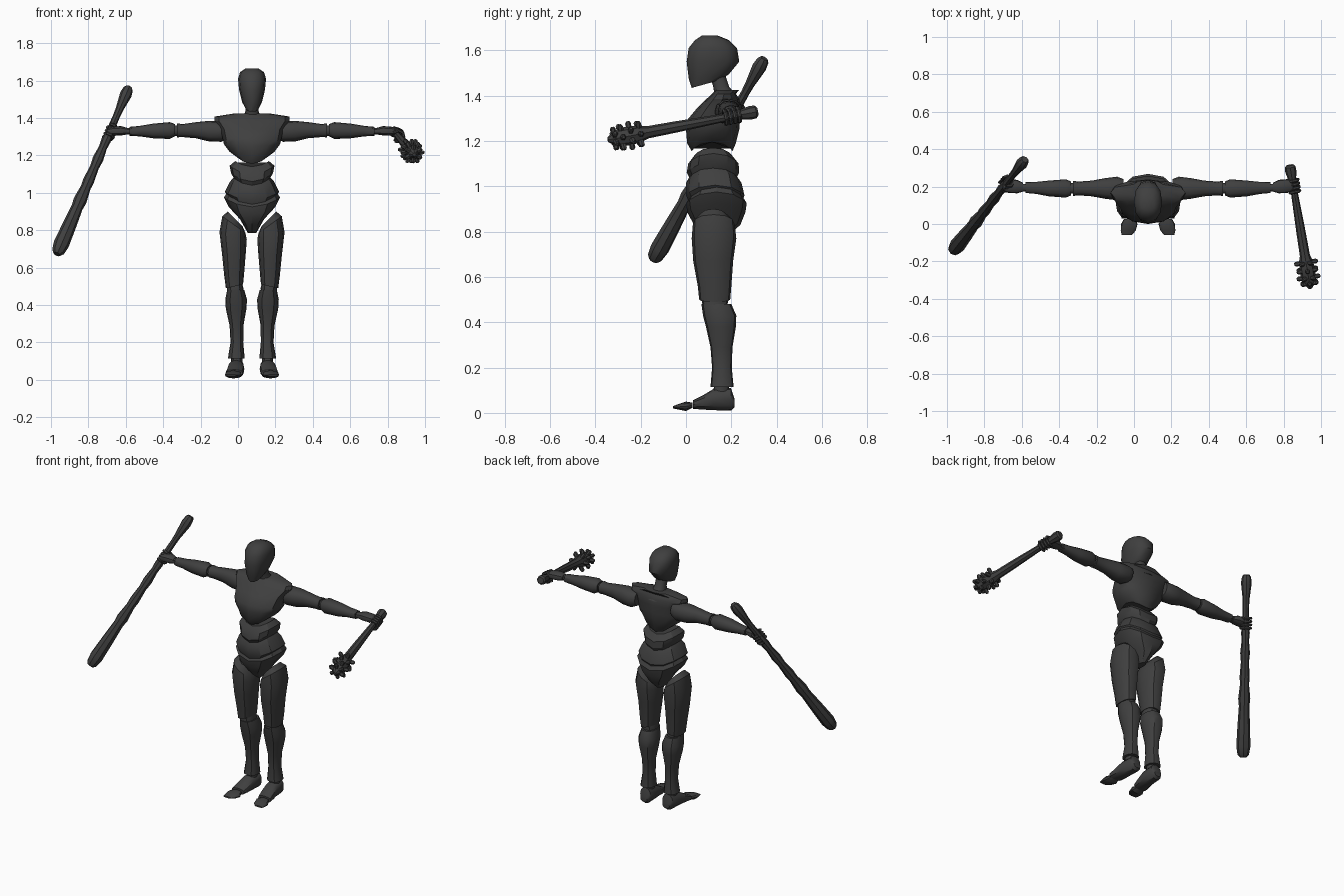
import bpy, bmesh, math
from mathutils import Vector

CX = 0.075   # body centre line
SEG = 12

mat = bpy.data.materials.new("dark_grey")
mat.diffuse_color = (0.05, 0.05, 0.05, 1)


def power(c, e):
    return math.copysign(abs(c) ** e, c)


def ring(c, u, v, w=Vector((0, 0, 0)), arch=0, tilt_u=0, tilt_v=0, e=0.85, n=SEG):
    """Rounded section: arch lifts the u ends along w, tilts slant it."""
    pts = []
    for i in range(n):
        a = 2 * math.pi * i / n
        p, q = power(math.cos(a), e), power(math.sin(a), e)
        pts.append(c + u * p + v * q + w * (arch * p * p + tilt_u * p + tilt_v * q))
    return pts


def zring(z, hw, y0, y1, arch=0, tilt_v=0, x=CX, tilt_u=0, e=0.85):
    return ring(Vector((x, (y0 + y1) / 2, z)), Vector((hw, 0, 0)),
                Vector((0, (y1 - y0) / 2, 0)), Vector((0, 0, 1)), arch, tilt_u, tilt_v, e)


def loft(name, groups, angle=35):
    """Skin one or more stacks of rings into a single object."""
    bm = bmesh.new()
    for rings in groups:
        vs = [[bm.verts.new(p) for p in r] for r in rings]
        n = len(vs[0])
        for a, b in zip(vs, vs[1:]):
            for i in range(n):
                j = (i + 1) % n
                bm.faces.new((a[i], a[j], b[j], b[i]))
        bm.faces.new(vs[0][::-1])
        bm.faces.new(vs[-1])
    bmesh.ops.recalc_face_normals(bm, faces=bm.faces)
    me = bpy.data.meshes.new(name)
    bm.to_mesh(me)
    bm.free()
    me.materials.append(mat)
    ob = bpy.data.objects.new(name, me)
    bpy.context.collection.objects.link(ob)
    bpy.ops.object.select_all(action='DESELECT')
    ob.select_set(True)
    bpy.context.view_layer.objects.active = ob
    bpy.ops.object.shade_smooth_by_angle(angle=math.radians(angle))
    return ob


def frame(d):
    """Two directions square to d."""
    u = d.cross(Vector((0, 0, 1)) if abs(d.z) < 0.9 else Vector((1, 0, 0))).normalized()
    return u, d.cross(u).normalized()


def rod(p0, p1, profile, n=8):
    """Rings along a straight line; profile = (fraction, radius)."""
    u, v = frame((p1 - p0).normalized())
    return [ring(p0.lerp(p1, t), u * r, v * r, e=1, n=n) for t, r in profile]


# Head and neck
loft("head", [[zring(1.452, .035, .025, .155, 0, .018),
               zring(1.485, .053, .012, .19, 0, .01),
               zring(1.55, .069, .003, .235), zring(1.61, .075, .012, .225),
               zring(1.645, .064, .04, .19), zring(1.665, .035, .07, .14)]], 40)
loft("neck", [[zring(1.37, .065, .12, .24), zring(1.41, .045, .125, .215),
               zring(1.44, .034, .12, .19), zring(1.50, .034, .10, .17)]])

# Torso plates
loft("chest", [[zring(1.155, .085, .025, .205, .04), zring(1.19, .12, .005, .22, .03),
                zring(1.25, .15, 0, .235, .01), zring(1.29, .157, .003, .238),
                zring(1.34, .168, .045, .238), zring(1.385, .20, .09, .235),
                zring(1.408, .20, .115, .22), zring(1.425, .09, .13, .235)]])
loft("upper_belly", [[zring(1.03, .092, .02, .22, .04), zring(1.06, .112, .003, .235, .045),
                      zring(1.10, .12, .01, .232, .045), zring(1.14, .09, .04, .20, .03)]], 30)
loft("lower_belly", [[zring(.925, .12, .015, .245, .05), zring(.96, .145, 0, .258, .045),
                      zring(1.015, .118, 0, .245, .045), zring(1.05, .10, .02, .22, .03)]], 30)
loft("pelvis", [[zring(.785, .022, .09, .19), zring(.83, .065, .035, .24, .03),
                 zring(.885, .125, .006, .262, .04), zring(.925, .15, 0, .268, .05),
                 zring(.955, .135, .02, .25, .045)]], 30)

for side, s in (("left", -1), ("right", 1)):
    # Legs: d is the distance from the centre line
    def leg(z, d, hw, y0, y1, arch=0, slant=0):
        return zring(z, hw, y0, y1, arch, 0, CX + s * d, s * slant)

    loft(side + "_thigh", [[leg(.50, .094, .046, .058, .195, 0, -.01),
                            leg(.56, .096, .053, .052, .20), leg(.67, .097, .063, .032, .208),
                            leg(.77, .101, .073, .025, .222, 0, .02),
                            leg(.83, .097, .062, .03, .215, 0, .045),
                            leg(.86, .09, .04, .06, .18, 0, .04)]])
    loft(side + "_knee", [[leg(.45, .09, .04, .08, .18), leg(.49, .09, .044, .07, .185),
                           leg(.53, .09, .035, .08, .18)]])
    loft(side + "_shin", [[leg(.115, .084, .045, .108, .21), leg(.20, .081, .034, .115, .202),
                           leg(.29, .083, .037, .108, .205), leg(.38, .085, .055, .088, .22),
                           leg(.43, .085, .058, .075, .222), leg(.48, .087, .046, .068, .20)]])

    # Feet: sections run from heel to toe
    def foot(y, d, hw, z0, z1):
        return ring(Vector((CX + s * d, y, (z0 + z1) / 2)), Vector((hw, 0, 0)),
                    Vector((0, 0, (z1 - z0) / 2)))

    loft(side + "_foot", [[foot(.215, .08, .025, .025, .06), foot(.198, .08, .038, .01, .11),
                           foot(.12, .085, .044, .012, .105), foot(.07, .09, .047, .015, .075),
                           foot(.03, .096, .046, .018, .055)]])
    loft(side + "_toes", [[foot(.028, .098, .030, .022, .045), foot(0, .10, .044, .008, .05),
                           foot(-.035, .106, .040, .015, .038), foot(-.058, .113, .028, .02, .03)]])
    loft(side + "_ankle", [[leg(.07, .082, .03, .12, .19), leg(.15, .082, .03, .125, .19)]])

    # Arms: sections run outwards
    def arm(d, z, hz, hy, y=.19):
        return ring(Vector((CX + s * d, y, z)), Vector((0, hy, 0)), Vector((0, 0, hz)))

    loft(side + "_upper_arm", [[arm(.13, 1.335, .045, .05), arm(.165, 1.328, .055, .063),
                                arm(.23, 1.33, .055, .055), arm(.30, 1.335, .043, .042),
                                arm(.37, 1.333, .035, .037), arm(.40, 1.334, .037, .04)]])
    loft(side + "_elbow", [[arm(.385, 1.333, .028, .028), arm(.43, 1.333, .028, .028)]])
    loft(side + "_forearm", [[arm(.412, 1.335, .033, .038), arm(.44, 1.333, .045, .049),
                              arm(.53, 1.331, .039, .042), arm(.60, 1.33, .028, .032, .193),
                              arm(.655, 1.329, .024, .029, .195)]])
    loft(side + "_wrist", [[arm(.64, 1.329, .017, .02, .195), arm(.69, 1.329, .017, .02, .195)]])
    loft(side + "_hand", [[arm(.668, 1.33, .018, .024, .197), arm(.70, 1.332, .025, .036, .20),
                           arm(.745, 1.33, .024, .037, .203), arm(.775, 1.328, .016, .028, .205)]])


def fingers(name, p0, p1, t0, start, sweep):
    """Four bent fingers wrapped round a handle."""
    d = (p1 - p0).normalized()
    u, v = frame(d)
    groups = []
    for k in range(4):
        c = p0.lerp(p1, t0) + d * (k - 1.5) * .02
        rings = []
        for i in range(6):
            a = start + sweep * i / 5
            o = u * math.cos(a) + v * math.sin(a)
            rings.append(ring(c + o * .031, o * .009, d * .009, e=1, n=6))
        groups.append(rings)
    loft(name, groups)


# Long knotted club in the left hand
a, b = Vector((-.583, .345, 1.565)), Vector((-.968, -.145, .672))
loft("club", [rod(a, b, [(0, .018), (.012, .027), (.045, .032), (.13, .021), (.17, .019),
                         (.27, .02), (.32, .026), (.36, .022), (.43, .029), (.48, .024),
                         (.56, .03), (.60, .027), (.68, .036), (.72, .031), (.82, .037),
                         (.94, .042), (.985, .034), (1, .02)])], 30)
fingers("left_fingers", a, b, .265, 0, 4.4)

# Short spiked mace in the right hand
a, b = Vector((.833, .315, 1.33)), Vector((.943, -.345, 1.205))
loft("mace", [rod(a, b, [(0, .02), (.015, .029), (.05, .03), (.13, .02), (.20, .018),
                         (.35, .021), (.55, .025), (.73, .027), (.78, .036), (.84, .042),
                         (.92, .04), (.96, .03), (1, .01)])], 30)
fingers("right_fingers", a, b, .17, 1.2, 4.4)
u, v = frame((b - a).normalized())
studs = []
for row, t in enumerate((.79, .85, .91, .955)):
    for k in range(6):
        g = math.pi * (k / 3 + row / 6)
        o = u * math.cos(g) + v * math.sin(g)
        c = a.lerp(b, t)
        reach = .052 if row == 3 else .064
        studs.append(rod(c + o * .015, c + o * reach, [(0, .011), (.8, .013), (1, .007)], 6))
loft("mace_studs", studs)
